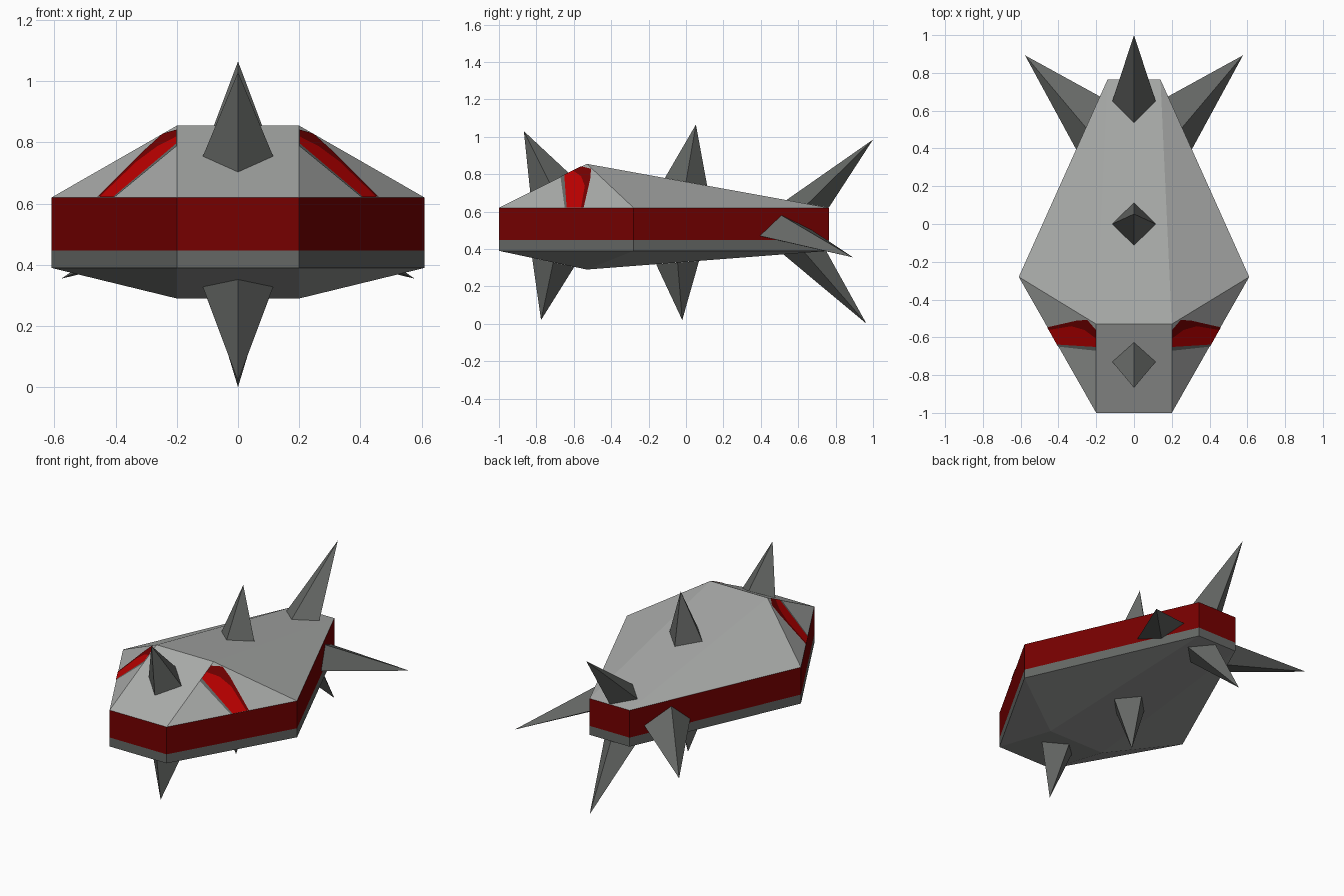
import bpy
import bmesh
from mathutils import Vector

cube = bpy.data.objects.get("Cube")
if cube:
    bpy.data.objects.remove(cube, do_unlink=True)


def material(name, rgb):
    mat = bpy.data.materials.new(name)
    mat.use_nodes = True
    color = (*rgb, 1)
    mat.diffuse_color = color
    mat.node_tree.nodes["Principled BSDF"].inputs["Base Color"].default_value = color
    return mat


LIGHT = material("light grey", (0.4, 0.41, 0.4))
MIDDLE = material("middle grey", (0.3, 0.308, 0.3))
DARK = material("dark grey", (0.13, 0.137, 0.13))
MAROON = material("dark red", (0.18, 0, 0))
RED = material("bright red", (0.52, 0, 0))


def build(name, bm, *mats):
    mesh = bpy.data.meshes.new(name)
    bm.to_mesh(mesh)
    bm.free()
    for mat in mats:
        mesh.materials.append(mat)
    obj = bpy.data.objects.new(name, mesh)
    bpy.context.collection.objects.link(obj)
    return obj


# Hull: six-sided outline, striped side band, sloped roof and keel
RIDGE_Y, RIM = -0.53, 0.62
half = [(0.2, -1.0), (0.61, -0.28), (0.14, 0.765)]
outline = half + [(-x, y) for x, y in reversed(half)]

bm = bmesh.new()
rings = [[bm.verts.new((x, y, z)) for x, y in outline] for z in (0.39, 0.447, RIM)]
for mat, (low, high) in enumerate(zip(rings, rings[1:])):
    for i in range(6):
        j = (i + 1) % 6
        bm.faces.new((low[i], low[j], high[j], high[i])).material_index = mat


def cap(ring, z, mat):
    left = bm.verts.new((0.2, RIDGE_Y, z))
    right = bm.verts.new((-0.2, RIDGE_Y, z))
    a, b, c, d, e, f = ring
    for verts in ((f, a, left, right), (a, b, left), (b, c, left),
                  (c, d, right, left), (d, e, right), (e, f, right)):
        bm.faces.new(verts).material_index = mat


cap(rings[0], 0.29, 3)
cap(rings[2], 0.855, 2)
bmesh.ops.recalc_face_normals(bm, faces=bm.faces)
build("hull", bm, DARK, MAROON, LIGHT, MIDDLE)


# Spikes: four-sided pyramids standing on the hull
def spike(name, corners, tip):
    bm = bmesh.new()
    base = [bm.verts.new(c) for c in corners]
    apex = bm.verts.new(tip)
    for i in range(4):
        bm.faces.new((base[i], base[(i + 1) % 4], apex))
    middle = sum((v.co for v in base), Vector()) / 4
    for face in bm.faces:
        face.normal_update()
        if face.normal.dot(face.calc_center_median() - (middle + apex.co) / 2) < 0:
            face.normal_flip()
    build(name, bm, DARK)


def centre_spike(name, y, z, slope, tip_y, tip_z, radius=0.115):
    centre = Vector((0, y, z))
    across = Vector((radius, 0, 0))
    along = Vector((0, 1, slope)).normalized() * radius
    spike(name, (centre + across, centre + along, centre - across, centre - along),
          (0, tip_y, tip_z))


centre_spike("front_top_spike", -0.73, 0.755, 0.5, -0.867, 1.03)
centre_spike("middle_top_spike", 0, 0.759, -0.181, 0.053, 1.065)
centre_spike("rear_top_spike", 0.65, 0.641, -0.181, 1.0, 0.985)
centre_spike("front_bottom_spike", -0.71, 0.328, -0.213, -0.775, 0.02)
centre_spike("middle_bottom_spike", -0.045, 0.327, 0.077, -0.02, 0.02)
centre_spike("rear_bottom_spike", 0.635, 0.38, 0.077, 0.965, 0)

side_base = [(0.395, 0.47), (0.51, 0.58), (0.675, 0.5), (0.54, 0.435)]
for side, word in ((1, "left"), (-1, "right")):
    corners = [(side * (0.61 - 0.45 * (y + 0.28)), y, z) for y, z in side_base]
    spike(word + "_side_spike", corners, (side * 0.577, 0.893, 0.355))


# Eye stripes: thin plates lying on the sloped front cheeks
def cheek_z(x, y):
    return RIM + 0.5 * (y + 1) - 0.878 * (x - 0.2)


lower = [(0.2, -0.65), (0.407, -0.637)]
upper = [(0.45, -0.56), (0.33, -0.54), (0.26, -0.56), (0.2, -0.605)]
stripes = {
    "eye_shade": ([(0.2, -0.67), (0.4, -0.648)] + lower[::-1], DARK),
    "eye": (lower + upper, RED),
    "eye_lid": (upper[::-1] + [(0.458, -0.546), (0.3, -0.51),
                               (0.245, -0.507), (0.2, -0.56)], MAROON),
}
lift = Vector((0.878, -0.5, 1)).normalized() * 0.003
for side, word in ((1, "left"), (-1, "right")):
    for part, (points, mat) in stripes.items():
        bm = bmesh.new()
        verts = []
        for x, y in points:
            p = Vector((x, y, cheek_z(x, y))) + lift
            verts.append(bm.verts.new((side * p.x, p.y, p.z)))
        face = bm.faces.new(verts)
        face.normal_update()
        if face.normal.z < 0:
            face.normal_flip()
        build(word + "_" + part, bm, mat)
